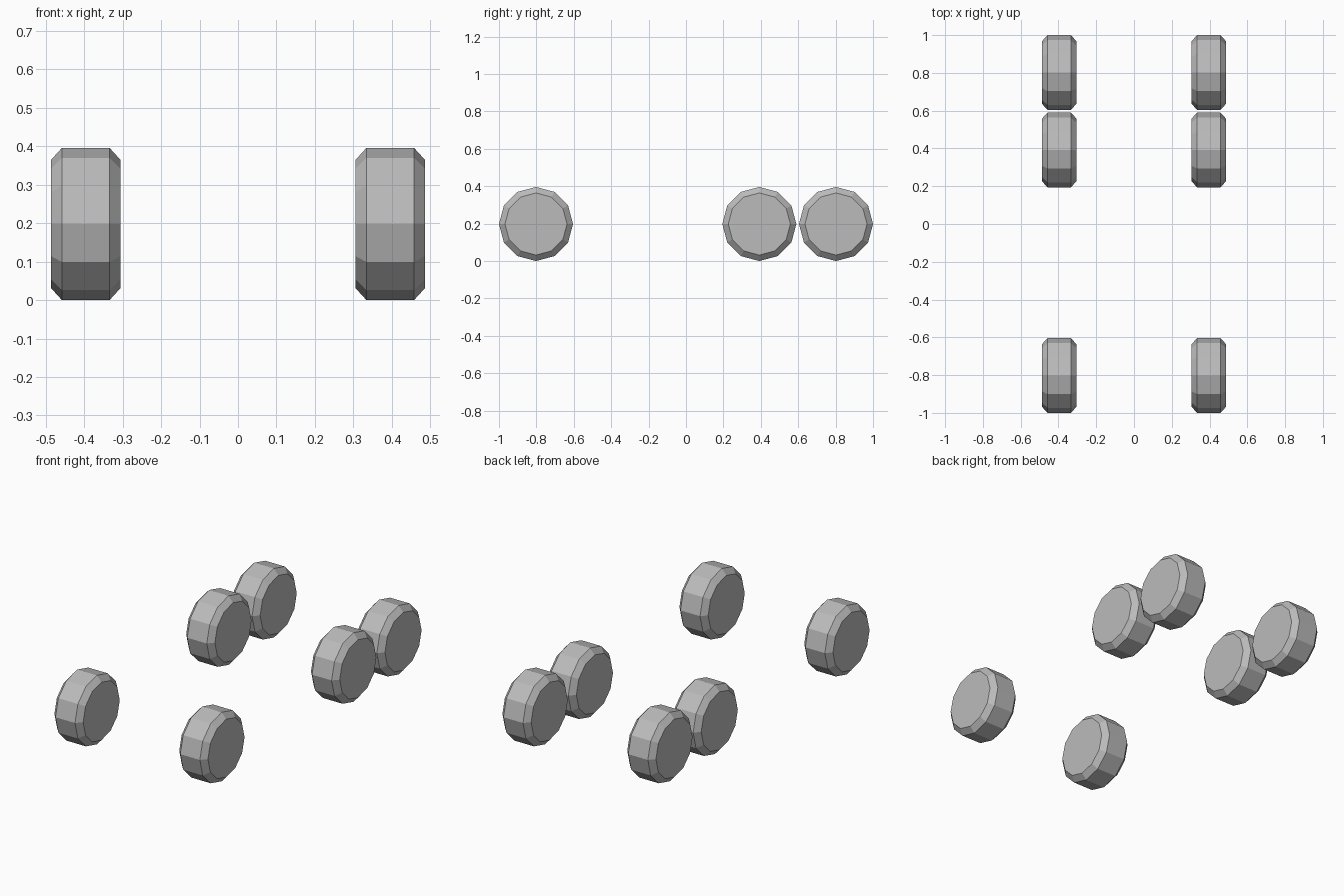
import bpy
import bmesh
from math import radians
from mathutils import Matrix

if "Cube" in bpy.data.objects:
    bpy.data.objects.remove(bpy.data.objects["Cube"], do_unlink=True)

RADIUS, CAP_RADIUS = 0.198, 0.166
HALF_WIDTH, HALF_TREAD = 0.091, 0.062
SIDES = 12

grey = bpy.data.materials.new("wheel grey")
grey.use_nodes = True
colour = (0.5, 0.5, 0.5, 1)
grey.diffuse_color = colour
grey.node_tree.nodes["Principled BSDF"].inputs["Base Color"].default_value = colour


def wheel_mesh():
    """Twelve-sided wheel along x: flat tread, chamfered rims, flat caps."""
    bm = bmesh.new()
    bmesh.ops.create_circle(bm, cap_ends=True, radius=CAP_RADIUS, segments=SIDES,
                            matrix=Matrix.Translation((0, 0, -HALF_WIDTH)))
    edges = bm.edges[:]
    ring_z = -HALF_WIDTH
    ring_r = CAP_RADIUS
    # Extrude the rim outline through the tread to the opposite cap
    for z, r in ((-HALF_TREAD, RADIUS), (HALF_TREAD, RADIUS), (HALF_WIDTH, CAP_RADIUS)):
        new = bmesh.ops.extrude_edge_only(bm, edges=edges)["geom"]
        for v in (g for g in new if isinstance(g, bmesh.types.BMVert)):
            v.co = (v.co.x * r / ring_r, v.co.y * r / ring_r, z)
        edges = [g for g in new if isinstance(g, bmesh.types.BMEdge)]
        ring_z, ring_r = z, r
    bmesh.ops.contextual_create(bm, geom=edges)
    bmesh.ops.recalc_face_normals(bm, faces=bm.faces[:])
    bmesh.ops.rotate(bm, verts=bm.verts[:], matrix=Matrix.Rotation(radians(90), 3, "Y"))
    mesh = bpy.data.meshes.new("wheel")
    bm.to_mesh(mesh)
    bm.free()
    mesh.materials.append(grey)
    return mesh


# One front axle and a pair of rear axles, sharing one wheel mesh
wheel = wheel_mesh()
for axle, y in (("front", -0.802), ("middle", 0.392), ("rear", 0.802)):
    for side, x in (("left", 0.396), ("right", -0.396)):
        obj = bpy.data.objects.new(f"{axle}_{side}_wheel", wheel)
        obj.location = (x, y, RADIUS)
        bpy.context.collection.objects.link(obj)
